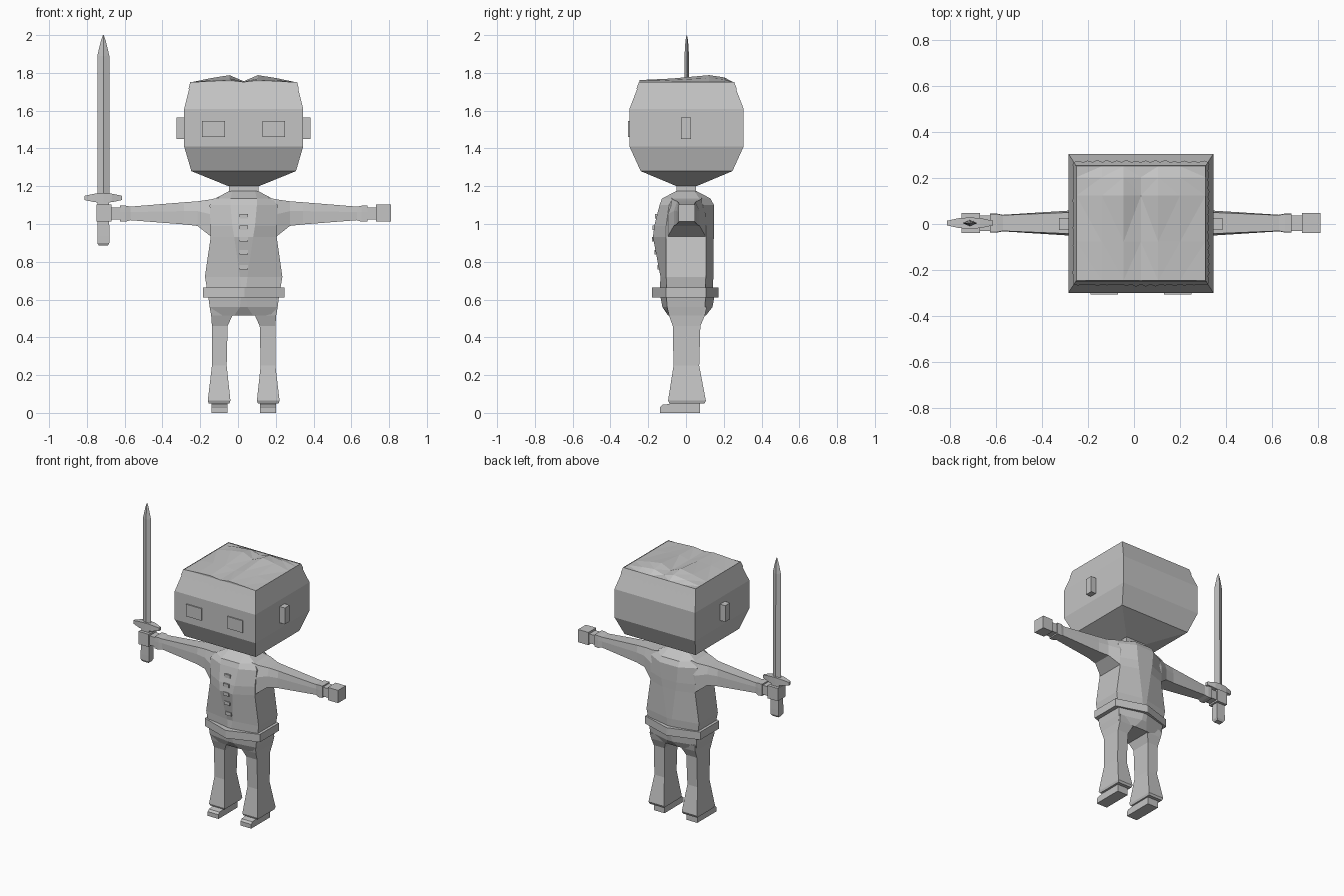
import bpy, bmesh, random
from mathutils import Vector

random.seed(4)
if "Cube" in bpy.data.objects:
    bpy.data.objects.remove(bpy.data.objects["Cube"])

CX = 0.03  # the figure's own middle line

clay = bpy.data.materials.new("plain grey")
clay.use_nodes = True
clay.diffuse_color = (0.55, 0.55, 0.55, 1)
clay.node_tree.nodes["Principled BSDF"].inputs["Base Color"].default_value = (0.55, 0.55, 0.55, 1)


def finish(name, bm, closed=True):
    if closed:
        bmesh.ops.recalc_face_normals(bm, faces=bm.faces)
    mesh = bpy.data.meshes.new(name)
    bm.to_mesh(mesh)
    bm.free()
    mesh.materials.append(clay)
    obj = bpy.data.objects.new(name, mesh)
    bpy.context.collection.objects.link(obj)
    return obj


def loft(name, rings):
    """Skin a list of equal-length point rings and cap both ends."""
    bm = bmesh.new()
    vs = [[bm.verts.new(p) for p in ring] for ring in rings]
    n = len(vs[0])
    for a, b in zip(vs, vs[1:]):
        for i in range(n):
            j = (i + 1) % n
            bm.faces.new((a[i], a[j], b[j], b[i]))
    bm.faces.new(vs[0])
    bm.faces.new(vs[-1])
    return finish(name, bm)


def rect(x0, x1, y0, y1, z):
    return [(x0, y0, z), (x1, y0, z), (x1, y1, z), (x0, y1, z)]


def box(name, x0, x1, y0, y1, z0, z1):
    return loft(name, [rect(x0, x1, y0, y1, z0), rect(x0, x1, y0, y1, z1)])


def body_ring(z, hw, side, front, back, c):
    """Eight-point waist section: flat sides, pointed front and back."""
    return [(CX + x, y, z) for x, y in (
        (-hw, -side), (-c, -front), (c, -front), (hw, -side),
        (hw, side), (c, back), (-c, back), (-hw, side))]


# Head and neck
HY = 0.003
head_rings = [(1.2, .08, .052), (1.28, .277, .243), (1.41, .315, .302),
              (1.61, .315, .302), (1.75, .28, .248)]
loft("head", [rect(CX - w, CX + w, HY - d, HY + d, z) for z, w, d in head_rings])
box("neck", CX - .078, CX + .078, -.05, .054, 1.15, 1.21)

# Hair crown: wavy grid with a centre parting
cols = [(-.28, 0), (-.17, .6), (-.075, 1), (0, .15), (.075, 1), (.17, .6), (.28, 0)]
rows = [(-.248, .012), (-.08, .02), (.12, .038), (.2, .026), (.248, 0)]
bm = bmesh.new()
grid = [[bm.verts.new((CX + x, HY + y, 1.75 + h * k)) for x, k in cols] for y, h in rows]
for a, b in zip(grid, grid[1:]):
    for i in range(len(cols) - 1):
        bm.faces.new((a[i], a[i + 1], b[i + 1], b[i]))
for f in bm.faces:
    f.normal_update()
bmesh.ops.triangulate(bm, faces=bm.faces)
rim = [e for e in bm.edges if e.is_boundary]
low = bmesh.ops.extrude_edge_only(bm, edges=rim)["geom"]
for v in low:
    if isinstance(v, bmesh.types.BMVert):
        v.co.z = 1.745
finish("hair_crown", bm)

# Jagged hair fringe lying on the sloped upper head
bm = bmesh.new()
top = [Vector(p) for p in rect(CX - .283, CX + .283, HY - .252, HY + .252, 1.752)]
low = [Vector(p) for p in rect(CX - .318, CX + .318, HY - .306, HY + .306, 1.61)]
TEETH = 14
for s in range(4):
    t = (s + 1) % 4
    for k in range(TEETH):
        drop = random.uniform(.3, .45)

        def on(u, v):
            return bm.verts.new(top[s].lerp(top[t], u).lerp(low[s].lerp(low[t], u), v))
        u0, u1 = k / TEETH, (k + 1) / TEETH
        bm.faces.new((on(u0, 0), on(u0, .25), on((u0 + u1) / 2, drop), on(u1, .25), on(u1, 0)))
bmesh.ops.remove_doubles(bm, verts=bm.verts, dist=.0005)
finish("hair_fringe", bm)

# Torso, belt and hips
loft("torso", [
    body_ring(.63, .19, .1, .14, .14, .01),
    body_ring(.72, .205, .105, .135, .145, .02),
    body_ring(.93, .175, .105, .175, .147, .05),
    body_ring(.99, .175, .105, .168, .148, .06),
    body_ring(1.1, .18, .09, .14, .148, .07),
    body_ring(1.135, .15, .07, .127, .13, .07),
    body_ring(1.175, .076, .045, .05, .054, .06)])
loft("belt", [body_ring(z, .215, .105, .18, .172, .004) for z in (.61, .665)])
loft("hips", [
    body_ring(.64, .19, .105, .14, .155, .01),
    body_ring(.56, .18, .1, .125, .14, .02),
    body_ring(.515, .172, .085, .095, .105, .05)])

# Lacing on the chest
for i, (z, y) in enumerate([(1.04, .158), (.98, .172), (.92, .174), (.85, .161), (.77, .146)]):
    box(f"lace_{i + 1}", CX - .022, CX + .022, -y - .006, -y + .02, z - .012, z + .012)


def arm_ring(s, d, z0, z1, h, taper):
    x = CX + s * d
    zm = z0 + (z1 - z0) * .6
    return [(x, .004 + y, z) for y, z in (
        (-h, z0), (h, z0), (h, zm), (h * taper, z1), (-h * taper, z1), (-h, zm))]


# Limbs and paired details
for s, side in ((1, "left"), (-1, "right")):
    def span(a, b):
        return sorted((CX + s * a, CX + s * b))

    loft(side + "_arm", [arm_ring(s, *r) for r in (
        (.13, .93, 1.14, .1, .8), (.175, .935, 1.13, .1, .75),
        (.245, .99, 1.12, .068, .75), (.315, .998, 1.115, .054, .85),
        (.6, 1.02, 1.092, .036, .95), (.625, 1.012, 1.097, .041, .97),
        (.655, 1.014, 1.097, .041, .97))])
    box(side + "_wrist", *span(.65, .71), -.031, .037, 1.023, 1.088)
    box(side + "_hand", *span(.7, .78), -.04, .047, 1.012, 1.102)
    box(side + "_ear", *span(.3, .355), -.027, .026, 1.45, 1.565)
    box(side + "_eye", *span(.1, .22), -.307, -.29, 1.46, 1.545)

    legs = [(.56, .05, .178, -.1, .11), (.515, .06, .172, -.09, .1),
            (.46, .085, .168, -.07, .076), (.25, .09, .168, -.066, .07),
            (.065, .07, .19, -.095, .105), (.05, .075, .185, -.088, .098)]
    loft(side + "_leg", [rect(*span(a, b), y0, y1, z) for z, a, b, y0, y1 in legs])
    x0, x1 = span(.086, .17)
    outline = [(-.138, 0), (.074, 0), (.074, .06), (-.075, .06), (-.09, .047), (-.125, .043), (-.138, .03)]
    loft(side + "_shoe", [[(x, y, z) for y, z in outline] for x in (x0, x1)])

# Sword: diamond blade, winged guard, grip
SX, SY = -.713, .004


def diamond(w, d, z):
    return [(SX - w, SY, z), (SX, SY - d, z), (SX + w, SY, z), (SX, SY + d, z)]


loft("sword_blade", [diamond(.032, .015, 1.13), diamond(.032, .012, 1.89),
                     diamond(.013, .007, 1.97), diamond(.002, .001, 2.0)])
guard = [(-.1, .022, .01), (-.045, .045, .022), (0, .05, .024), (.045, .045, .022), (.1, .022, .01)]
loft("sword_guard", [[(SX + x, SY + y, z) for y, z in (
    (-d, 1.138 - h / 2), (d, 1.138 - h / 2), (d, 1.138 + h / 2), (-d, 1.138 + h / 2))]
    for x, h, d in guard])
loft("sword_grip", [rect(SX - w, SX + w, SY - d, SY + d, z) for z, w, d in (
    (.885, .024, .018), (.9, .032, .026), (.94, .032, .026), (1.12, .03, .022))])
